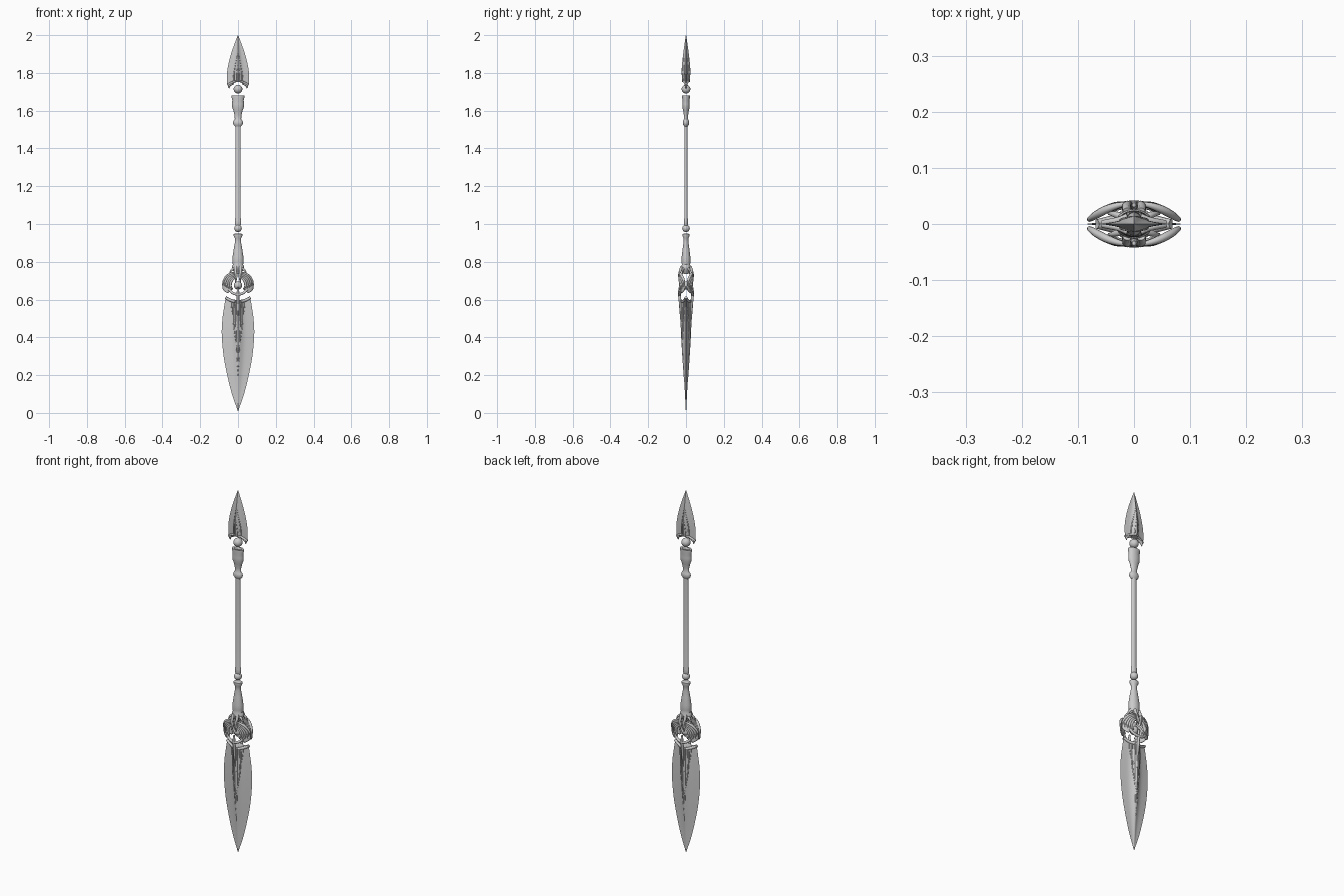
import bpy, bmesh, math
from mathutils import Vector

if "Cube" in bpy.data.objects:
    bpy.data.objects.remove(bpy.data.objects["Cube"])


def interp(pts, z):
    # smooth Hermite interpolation through (z, value) points
    pts = sorted(pts)
    z = min(max(z, pts[0][0]), pts[-1][0])
    n = len(pts)

    def slope(i):
        a, b = pts[max(i - 1, 0)], pts[min(i + 1, n - 1)]
        return (b[1] - a[1]) / (b[0] - a[0])
    for i in range(n - 1):
        (z0, v0), (z1, v1) = pts[i], pts[i + 1]
        if z <= z1:
            h = z1 - z0
            t = (z - z0) / h
            return ((2*t**3 - 3*t*t + 1) * v0 + (t**3 - 2*t*t + t) * h * slope(i)
                    + (3*t*t - 2*t**3) * v1 + (t**3 - t*t) * h * slope(i + 1))
    return pts[-1][1]


def finish(name, bm, angle=40):
    bmesh.ops.remove_doubles(bm, verts=bm.verts, dist=1e-5)
    bmesh.ops.recalc_face_normals(bm, faces=bm.faces)
    me = bpy.data.meshes.new(name)
    bm.to_mesh(me)
    bm.free()
    ob = bpy.data.objects.new(name, me)
    bpy.context.collection.objects.link(ob)
    bpy.ops.object.select_all(action='DESELECT')
    ob.select_set(True)
    bpy.context.view_layer.objects.active = ob
    bpy.ops.object.shade_smooth_by_angle(angle=math.radians(angle))
    return ob


def lathe(name, prof, sy, n=32):
    bm = bmesh.new()
    rings = [[bm.verts.new((r * math.cos(2*math.pi*k/n), r * sy * math.sin(2*math.pi*k/n), z))
              for k in range(n)] for r, z in prof]
    for a, b in zip(rings, rings[1:]):
        for k in range(n):
            bm.faces.new((a[k], a[(k+1) % n], b[(k+1) % n], b[k]))
    bm.faces.new(rings[0])
    bm.faces.new(rings[-1])
    return finish(name, bm)


def ball(name, z, r):
    bm = bmesh.new()
    bmesh.ops.create_uvsphere(bm, u_segments=24, v_segments=16, radius=r)
    bmesh.ops.translate(bm, verts=bm.verts, vec=(0, 0, z))
    return finish(name, bm)


def tubes(name, paths):
    # tapered tubes; each path is a list of (point, radius)
    cu = bpy.data.curves.new(name, 'CURVE')
    cu.dimensions = '3D'
    cu.bevel_depth = 1.0
    cu.bevel_resolution = 2
    cu.resolution_u = 4
    cu.use_fill_caps = True
    for path in paths:
        sp = cu.splines.new('NURBS')
        sp.points.add(len(path) - 1)
        for p, (co, r) in zip(sp.points, path):
            p.co = (*co, 1)
            p.radius = r
        sp.use_endpoint_u = True
        sp.order_u = 3
    ob = bpy.data.objects.new(name, cu)
    bpy.context.collection.objects.link(ob)
    return ob


def blade(name, tip, top, width, thick, rows=40, cols=24):
    # ridged blade from its tip to a notched root
    def surf(u, s, side):
        ze = tip + s * (top(1) - tip)
        a = abs(u)
        y = interp(thick, ze) * (0.4 * (1 - a) + 0.6 * math.exp(-(a / 0.3) ** 2) * (1 - a))
        return Vector((u * interp(width, ze), side * y, tip + s * (top(u) - tip)))
    bm = bmesh.new()
    roots = []
    for side in (-1, 1):
        g = [[bm.verts.new(surf(2*j/cols - 1, i/rows, side)) for j in range(cols + 1)]
             for i in range(rows + 1)]
        for i in range(rows):
            for j in range(cols):
                bm.faces.new((g[i][j], g[i][j+1], g[i+1][j+1], g[i+1][j]))
        roots.append(g[-1])
    a, b = roots
    for j in range(cols):
        bm.faces.new((a[j], a[j+1], b[j+1], b[j]))
    finish(name, bm)
    return surf


# Shaft, sockets and ball joints
lathe("shaft", [(.013, .99), (.017, 1.0), (.017, 1.02), (.014, 1.03), (.014, 1.53)], .65)
lathe("upper_socket", [(.014, 1.515), (.024, 1.525), (.027, 1.535), (.024, 1.547), (.017, 1.555),
                       (.018, 1.575), (.024, 1.60), (.031, 1.617), (.032, 1.635), (.03, 1.655),
                       (.034, 1.672), (.033, 1.68), (.022, 1.68), (.016, 1.67)], .62)
lathe("lower_socket", [(.015, .735), (.024, .75), (.033, .765), (.033, .775), (.027, .785),
                       (.03, .80), (.029, .825), (.022, .87), (.016, .905), (.017, .925),
                       (.024, .938), (.023, .947), (.012, .95)], .8)
ball("upper_ball", 1.714, .023)
ball("lower_ball", .977, .02)

# Blades
low = blade("lower_blade", .01, lambda u: .597 + .022 * u * u,
            [(.01, .001), (.1, .032), (.2, .057), (.3, .076), (.42, .086), (.5, .082),
             (.57, .072), (.62, .064)],
            [(.01, .001), (.15, .008), (.3, .019), (.45, .027), (.62, .032)])
high = blade("upper_blade", 2.0, lambda u: 1.752 - .02 * u * u,
             [(1.73, .055), (1.75, .058), (1.8, .058), (1.85, .05), (1.9, .037), (1.95, .02), (2.0, .001)],
             [(1.73, .02), (1.8, .023), (1.9, .014), (2.0, .001)])


# Raised veins and root bands on both faces of each blade
def dress(name, surf, veins, band_r):
    paths, bands = [], []
    for side in (-1, 1):
        for m in (-1, 1):
            for u0, s_end, r in veins:
                path = []
                for k in range(9):
                    t = k / 8
                    path.append((surf(m * u0 * (1 - t*t), 1 - t * (1 - s_end), side),
                                 r * (1 - .85 * t)))
                paths.append(path)
            bands.append([(surf(m * u, .985, side) + Vector((0, side * .002, 0)),
                           band_r * (1 - .4 * abs(u - .55)))
                          for u in (.2, .4, .6, .8, 1.0)])
    tubes(name + "_veins", paths)
    tubes(name + "_root_bands", bands)


dress("lower_blade", low, [(.34, .52, .005), (.16, .3, .004), (.52, .75, .003)], .008)
dress("upper_blade", high, [(.4, .35, .004), (.15, .6, .003)], .006)

# Barbs beside the upper ball
tubes("upper_barbs", [[((m * .022, 0, 1.745), .006), ((m * .04, 0, 1.742), .009),
                       ((m * .05, 0, 1.73), .007), ((m * .046, 0, 1.717), .001)] for m in (-1, 1)])

# Winged guard: two curved shells that meet at the outer edges
CZ = .682


def on_guard(r, deg, m, side, lift=0):
    x = r * math.cos(math.radians(deg))
    z = CZ + r * math.sin(math.radians(deg))
    y = .035 * max(0, 1 - (x / .088) ** 2) + lift
    return Vector((m * x, side * y, z))


bm = bmesh.new()
outer = [(-42, .072), (-20, .084), (0, .078), (40, .071), (85, .062)]
for side in (-1, 1):
    for m in (-1, 1):
        g = []
        for i in range(17):
            d = -42 + 127 * i / 16
            ro = interp(outer, d)
            g.append([bm.verts.new(on_guard(.036 + (ro - .036) * j / 6, d, m, side)) for j in range(7)])
        for i in range(16):
            for j in range(6):
                bm.faces.new((g[i][j], g[i+1][j], g[i+1][j+1], g[i][j+1]))
wings = finish("guard_wings", bm)
sol = wings.modifiers.new("thickness", 'SOLIDIFY')
sol.thickness = .005
sol.offset = 0

# Feathers over the wings, gem claws and the lower ring
feathers, claws, ring = [], [], []
for side in (-1, 1):
    for m in (-1, 1):
        for k in range(5):
            r0, r1, end = .036 + .006 * k, .042 + .0105 * k, -48 + 9 * k
            path = []
            for i in range(8):
                t = i / 7
                path.append((on_guard(r0 + (r1 - r0) * t, 85 + (end - 85) * t, m, side, .002),
                             .0055 * (.35 + math.sin(math.pi * min(t, .9))) * (1 if i < 7 else .2)))
            feathers.append(path)
        claws.append([((m * .012, side * .022, .775), .008), ((m * .016, side * .032, .75), .008),
                      ((m * .006, side * .037, .72), .006), ((m * .014, side * .034, .69), .003)])
        claws.append([((m * .02, side * .012, .765), .007), ((m * .038, side * .02, .76), .006),
                      ((m * .045, side * .018, .735), .002)])
    ring.append([(on_guard(.055, d, 1, side), .007) for d in range(-150, -29, 12)])
tubes("guard_feathers", feathers)
tubes("guard_claws", claws)
tubes("guard_ring", ring)
ball("guard_gem", CZ - .007, .022)

# Tongues hanging from the guard over the blade root
tubes("guard_tongues", [[((0, s * .034, .665), .004), ((0, s * .036, .64), .008), ((0, s * .031, .59), .007),
                         ((0, s * .029, .53), .005), ((0, s * .026, .46), .001)] for s in (-1, 1)])
